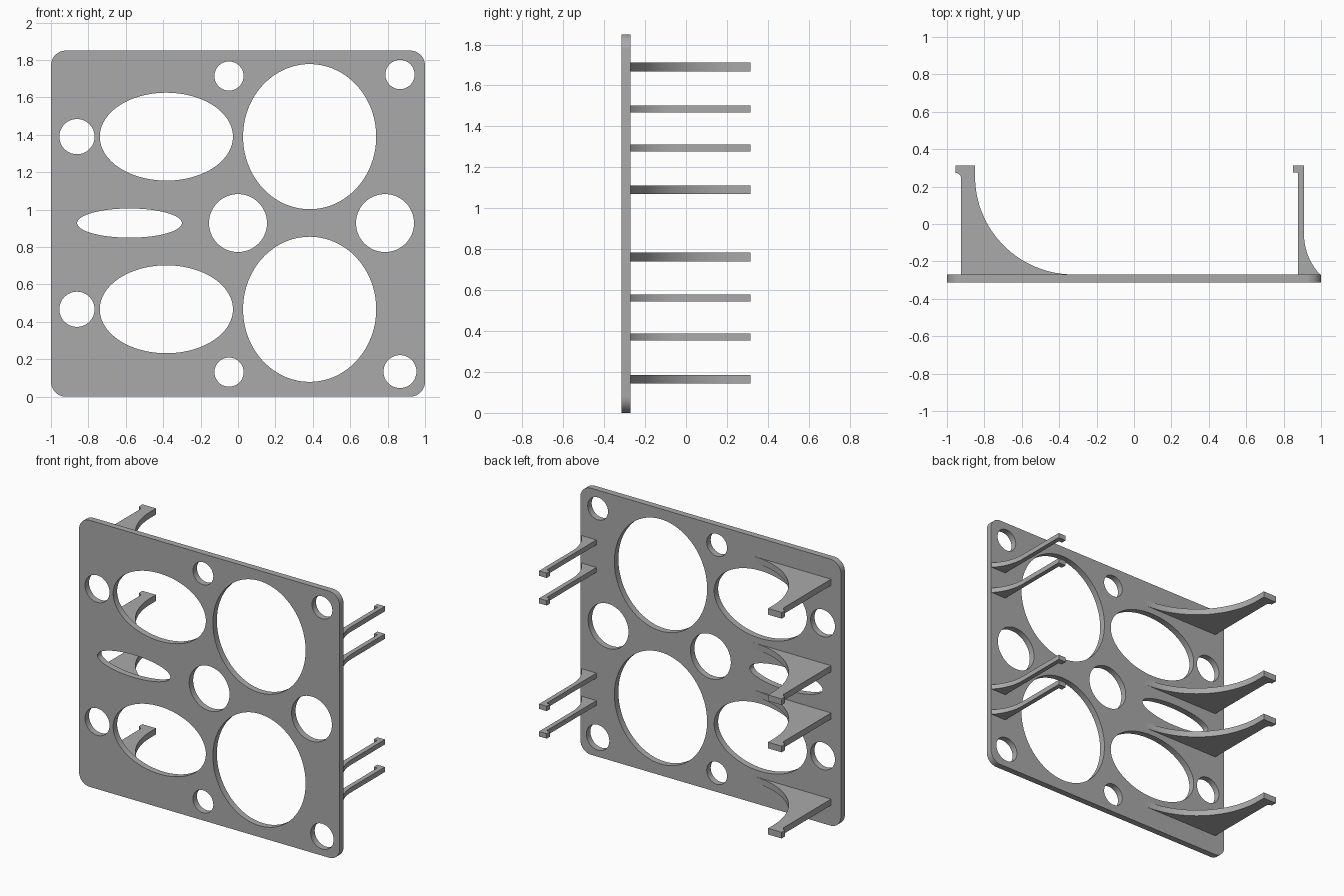
import bpy
import bmesh
from math import cos, sin, radians, pi

cube = bpy.data.objects.get("Cube")
if cube:
    bpy.data.objects.remove(cube, do_unlink=True)

grey = bpy.data.materials.new("matte_grey")
grey.use_nodes = True
colour = (0.4, 0.4, 0.4, 1)
grey.diffuse_color = colour
grey.node_tree.nodes["Principled BSDF"].inputs["Base Color"].default_value = colour


def arc(cx, cy, rx, ry, start, end, steps):
    """Points along an elliptical arc, angles in degrees."""
    angles = [radians(start + (end - start) * i / steps) for i in range(steps + 1)]
    return [(cx + rx * cos(a), cy + ry * sin(a)) for a in angles]


def extruded(name, outlines, depth):
    """Solid made from closed outlines; inner outlines become holes."""
    curve = bpy.data.curves.new(name + "_outline", "CURVE")
    curve.dimensions = "2D"
    curve.fill_mode = "BOTH"
    curve.extrude = depth / 2
    for points in outlines:
        spline = curve.splines.new("POLY")
        spline.points.add(len(points) - 1)
        for point, (x, y) in zip(spline.points, points):
            point.co = (x, y, 0, 1)
        spline.use_cyclic_u = True
    source = bpy.data.objects.new(name + "_source", curve)
    bpy.context.collection.objects.link(source)
    graph = bpy.context.evaluated_depsgraph_get()
    mesh = bpy.data.meshes.new_from_object(source.evaluated_get(graph))
    bpy.data.objects.remove(source, do_unlink=True)
    bpy.data.curves.remove(curve)

    # Weld caps to walls
    bm = bmesh.new()
    bm.from_mesh(mesh)
    bmesh.ops.remove_doubles(bm, verts=bm.verts, dist=0.0001)
    bmesh.ops.recalc_face_normals(bm, faces=bm.faces)
    bm.to_mesh(mesh)
    bm.free()
    mesh.materials.clear()
    mesh.materials.append(grey)
    obj = bpy.data.objects.new(name, mesh)
    bpy.context.collection.objects.link(obj)
    bpy.ops.object.select_all(action="DESELECT")
    obj.select_set(True)
    bpy.context.view_layer.objects.active = obj
    bpy.ops.object.shade_smooth_by_angle(angle=radians(30))
    return obj


# Plate: rounded rectangle with elliptical holes
WIDTH, HEIGHT, CORNER = 2.0, 1.85, 0.08
FRONT, BACK, TIP = -0.314, -0.27, 0.314
plate_outline = []
for i, (sx, sz) in enumerate([(1, 1), (-1, 1), (-1, -1), (1, -1)]):
    cx = sx * (WIDTH / 2 - CORNER)
    cz = HEIGHT / 2 + sz * (HEIGHT / 2 - CORNER)
    plate_outline += arc(cx, cz, CORNER, CORNER, 90 * i, 90 * i + 90, 12)

holes = [  # centre x, centre z, radius x, radius z
    (-0.58, 0.928, 0.28, 0.078),
    (0, 0.928, 0.155, 0.155),
    (0.786, 0.928, 0.155, 0.155),
    (-0.048, 1.714, 0.078, 0.078),
    (-0.048, 0.131, 0.078, 0.078),
    (0.866, 1.722, 0.078, 0.078),
    (0.866, 0.134, 0.088, 0.088),
]
for z in (1.39, 0.467):
    holes += [(0.383, z, 0.356, 0.388), (-0.383, z, 0.356, 0.235),
              (-0.861, z, 0.094, 0.094)]
hole_outlines = [arc(x, z, rx, rz, 0, 356.25, 95) for x, z, rx, rz in holes]
plate = extruded("plate", [plate_outline] + hole_outlines, BACK - FRONT)
plate.rotation_euler.x = pi / 2
plate.location.y = (FRONT + BACK) / 2

# Hook profiles, seen from above and slightly sunk into the plate
ROOT = BACK - 0.01
wide_profile = [(-0.925, ROOT), (-0.925, 0.245)]
wide_profile += arc(-0.953, 0.245, 0.028, 0.028, 0, 90, 8)[1:]
wide_profile += [(-0.955, TIP), (-0.85, TIP)]
wide_profile += arc(-0.323, 0.255, 0.527, 0.525, 180, 270, 32)
wide_profile += [(-0.323, ROOT)]

slim_profile = [(0.877, ROOT), (0.877, 0.275), (0.85, 0.275), (0.85, TIP), (0.909, TIP)]
slim_profile += arc(1.221, -0.055, 0.312, 0.312, 180, 223.6, 14)
slim_profile += [(0.995, ROOT)]


def hook_row(name, profile, thickness, heights):
    """One hook, repeated at each height with shared mesh data."""
    first = extruded(name + "_1", [profile], thickness)
    first.location.z = heights[0]
    for i, z in enumerate(heights[1:], 2):
        copy = bpy.data.objects.new(f"{name}_{i}", first.data)
        copy.location.z = z
        bpy.context.collection.objects.link(copy)


hook_row("right_bracket_hook", wide_profile, 0.043, (1.69, 1.09, 0.762, 0.164))
hook_row("left_slim_hook", slim_profile, 0.034, (1.485, 1.294, 0.561, 0.37))
